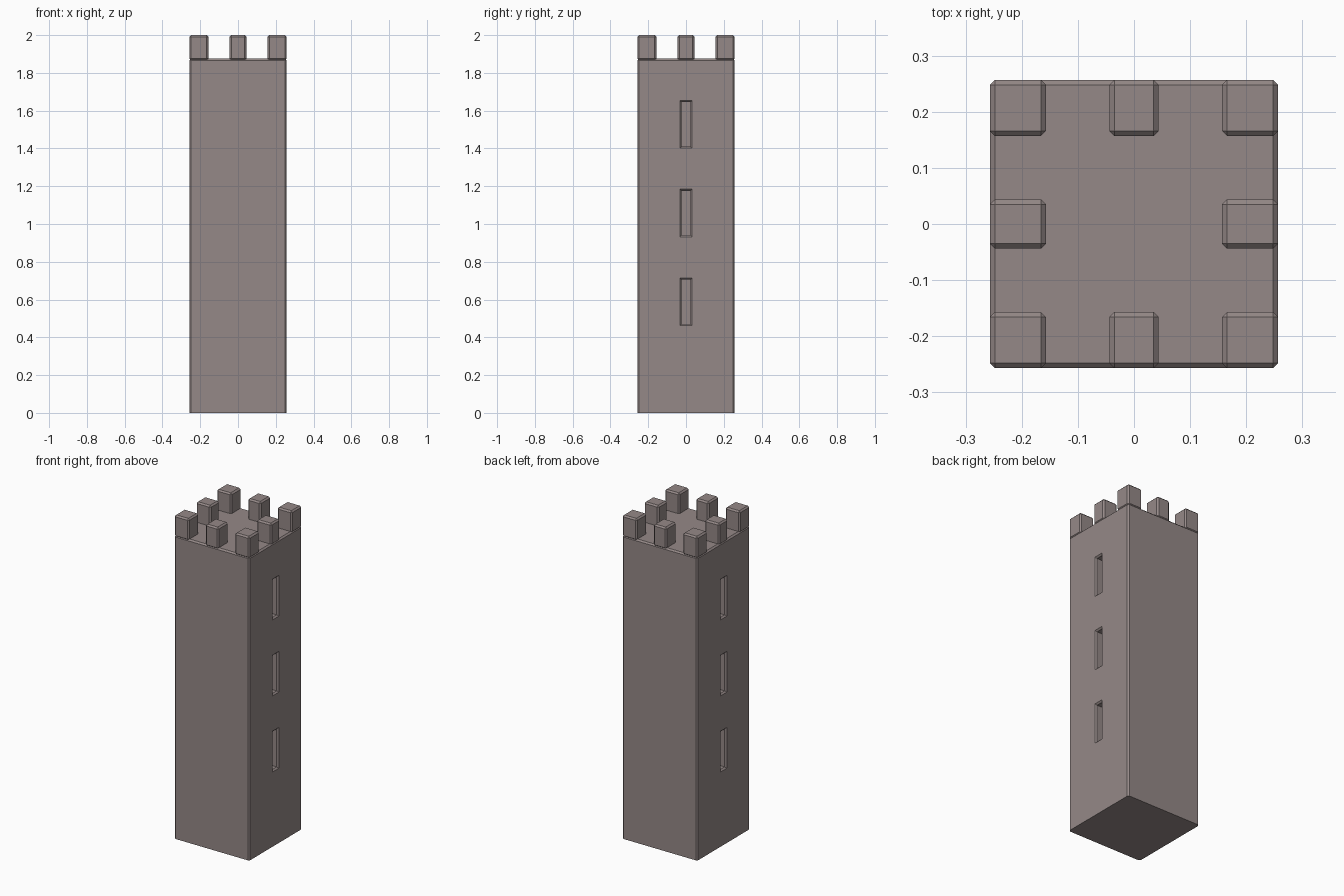
import bpy, bmesh

if "Cube" in bpy.data.objects:
    bpy.data.objects.remove(bpy.data.objects["Cube"])

W = 0.257      # half width of the tower
B = 0.009      # chamfer size
FLOOR = 1.875  # roof level
DEPTH = 0.06   # slit depth


def finish(name, bm):
    bmesh.ops.recalc_face_normals(bm, faces=bm.faces)
    me = bpy.data.meshes.new(name)
    bm.to_mesh(me)
    bm.free()
    ob = bpy.data.objects.new(name, me)
    bpy.context.collection.objects.link(ob)
    return ob


def chamfered_block(name, x, y, z):
    """Box between (lo, hi) ranges; every edge chamfered except the bottom ones."""
    bm = bmesh.new()
    bmesh.ops.create_cube(bm, size=1)
    for v in bm.verts:
        v.co = [r[0] if c < 0 else r[1] for c, r in zip(v.co, (x, y, z))]
    edges = [e for e in bm.edges if max(v.co.z for v in e.verts) > z[0]]
    bmesh.ops.bevel(bm, geom=edges, offset=B, offset_type='OFFSET',
                    segments=1, profile=0.5, affect='EDGES')
    return finish(name, bm)


# Tower body
body = chamfered_block("tower_body", (-W, W), (-W, W), (0, FLOOR))

# Eight merlons around the roof edge
spans = [(-W, -0.157), (-0.044, 0.044), (0.157, W)]
for i, sx in enumerate(spans):
    for j, sy in enumerate(spans):
        if (i, j) != (1, 1):
            chamfered_block(f"merlon_{i}{j}", sx, sy, (FLOOR - B, 2.0))

# Slit windows with flared rims, three on each of the left and right walls
bm = bmesh.new()
for side in (-1, 1):
    for zc in (0.588, 1.058, 1.528):
        rings = []
        for x, g in ((W + B, B), (W - B, -B), (W - DEPTH, -B)):
            hy, hz = 0.032 + g, 0.126 + g
            rings.append([bm.verts.new((side * x, a * hy, zc + b * hz))
                          for a, b in ((-1, -1), (1, -1), (1, 1), (-1, 1))])
        for r0, r1 in zip(rings, rings[1:]):
            for k in range(4):
                n = (k + 1) % 4
                bm.faces.new((r0[k], r0[n], r1[n], r1[k]))
        bm.faces.new(rings[0])
        bm.faces.new(rings[-1])
cutter = finish("slit_cutter", bm)
cutter.hide_render = True
cutter.hide_viewport = True
cut = body.modifiers.new("slits", 'BOOLEAN')
cut.operation = 'DIFFERENCE'
cut.solver = 'EXACT'
cut.object = cutter

# Stone colour
mat = bpy.data.materials.new("stone")
mat.diffuse_color = (0.30, 0.25, 0.245, 1)
mat.use_nodes = True
mat.node_tree.nodes["Principled BSDF"].inputs["Base Color"].default_value = mat.diffuse_color
for ob in bpy.context.collection.objects:
    ob.data.materials.append(mat)
